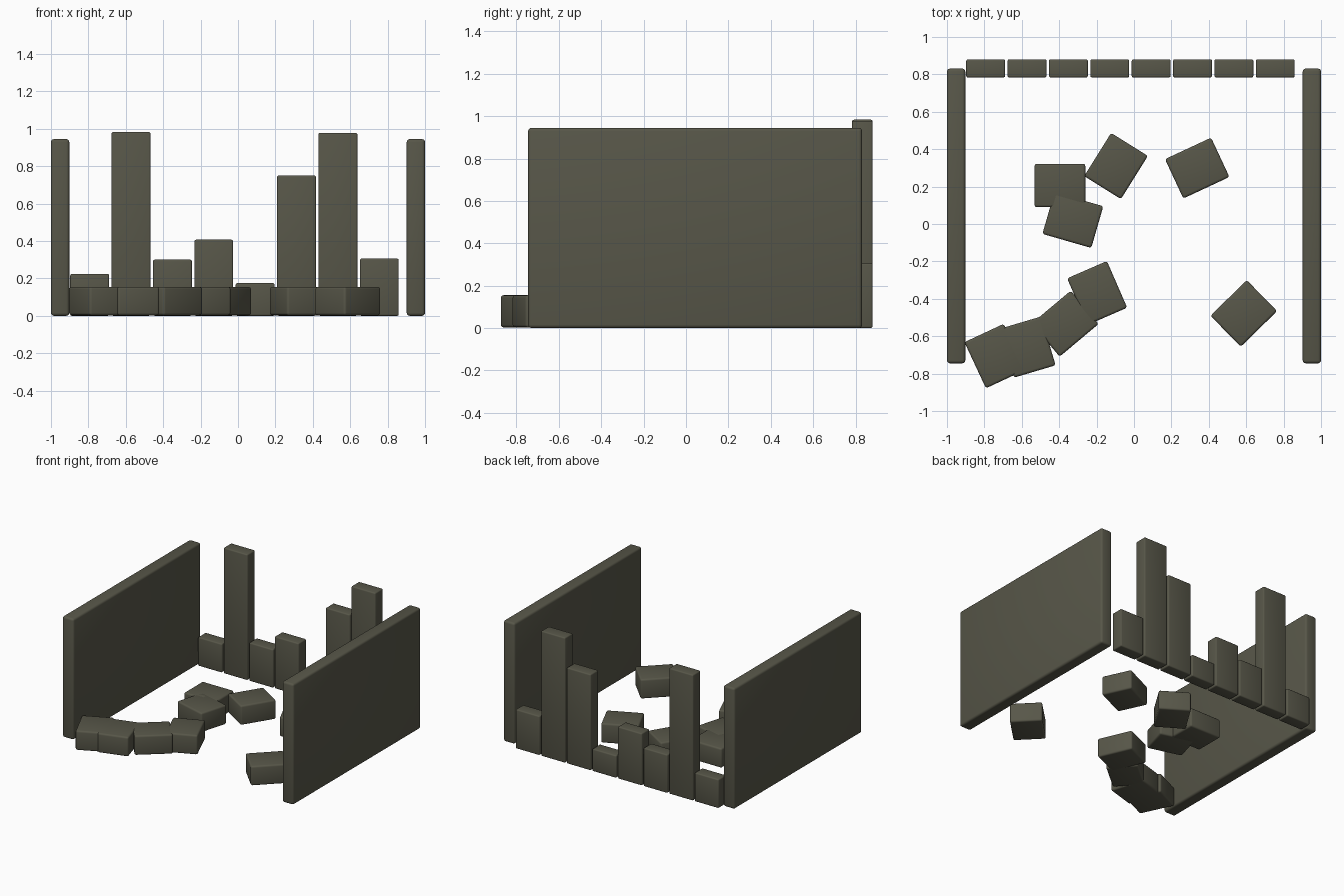
import bpy
import bmesh
import math
from mathutils import Matrix

if "Cube" in bpy.data.objects:
    bpy.data.objects.remove(bpy.data.objects["Cube"])

stone = bpy.data.materials.new("dark olive stone")
stone.diffuse_color = (0.096, 0.094, 0.066, 1.0)
stone.use_nodes = True
stone.node_tree.nodes["Principled BSDF"].inputs["Base Color"].default_value = stone.diffuse_color


def rounded_box(name, center, size, bevel, angle=0.0):
    """Box with rounded edges, turned about z by angle in degrees."""
    bm = bmesh.new()
    bmesh.ops.create_cube(bm, size=1.0, matrix=Matrix.Diagonal((*size, 1.0)))
    bmesh.ops.bevel(bm, geom=bm.edges[:], offset=bevel, segments=3,
                    profile=0.5, affect='EDGES')
    mesh = bpy.data.meshes.new(name)
    bm.to_mesh(mesh)
    bm.free()
    mesh.materials.append(stone)
    obj = bpy.data.objects.new(name, mesh)
    obj.location = center
    obj.rotation_euler.z = math.radians(angle)
    bpy.context.collection.objects.link(obj)
    bpy.ops.object.select_all(action='DESELECT')
    obj.select_set(True)
    bpy.context.view_layer.objects.active = obj
    bpy.ops.object.shade_smooth_by_angle(angle=math.radians(35))
    return obj


# Two long side walls
WALL_H = 0.945
for side, label in ((-1, "left"), (1, "right")):
    rounded_box(f"{label}_wall", (side * 0.951, 0.043, WALL_H / 2),
                (0.098, 1.576, WALL_H), 0.016)

# Row of broken back wall pillars of uneven height
pillar_heights = (0.225, 0.983, 0.30, 0.407, 0.175, 0.75, 0.978, 0.306)
for i, h in enumerate(pillar_heights):
    rounded_box(f"back_pillar_{i + 1}", (-0.793 + 0.2212 * i, 0.832, h / 2),
                (0.208, 0.097, h), 0.009)

# Fallen bricks scattered on the floor: x, y, turn
bricks = (
    (-0.744, -0.706, -65),
    (-0.569, -0.658, 106.5),
    (-0.368, -0.533, 40),
    (-0.197, -0.369, -66.5),
    (0.587, -0.478, 44.5),
    (-0.327, 0.021, -16),
    (-0.396, 0.206, 0),
    (-0.096, 0.310, 58),
    (0.338, 0.299, 25),
)
for i, (x, y, turn) in enumerate(bricks):
    rounded_box(f"fallen_brick_{i + 1}", (x, y, 0.079),
                (0.272, 0.232, 0.152), 0.013, turn)
